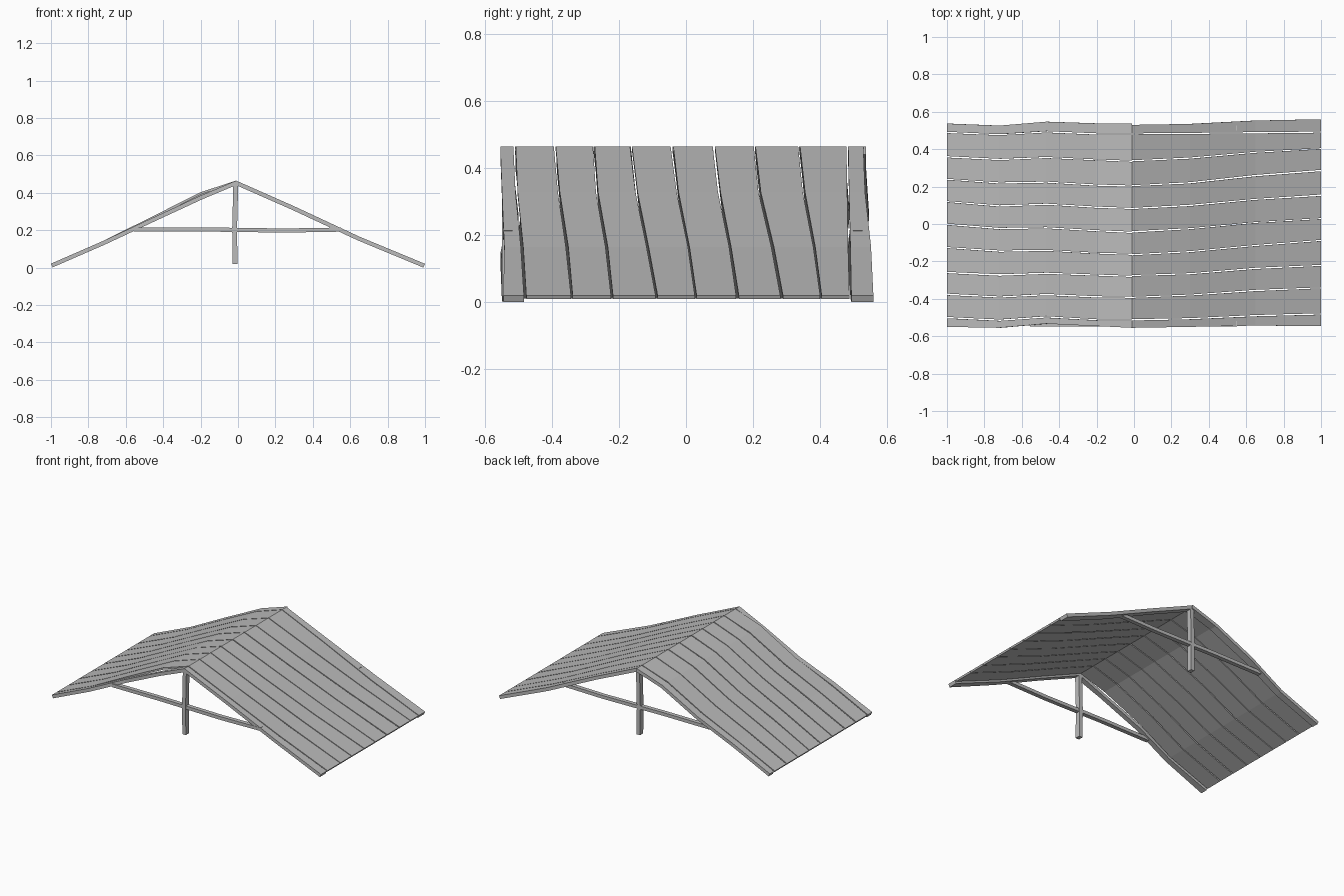
import bpy, bmesh, random
from mathutils import Vector

random.seed(4)
cube = bpy.data.objects.get("Cube")
if cube:
    bpy.data.objects.remove(cube)

wood = bpy.data.materials.new("weathered grey wood")
wood.use_nodes = True
wood.diffuse_color = (0.5, 0.5, 0.5, 1)
wood.node_tree.nodes["Principled BSDF"].inputs["Base Color"].default_value = (0.5, 0.5, 0.5, 1)


def loft(name, sections):
    """Join four-cornered sections into a closed bar."""
    bm = bmesh.new()
    rings = [[bm.verts.new(p) for p in s] for s in sections]
    for a, b in zip(rings, rings[1:]):
        for i in range(4):
            j = (i + 1) % 4
            bm.faces.new((a[i], a[j], b[j], b[i]))
    bm.faces.new(rings[0])
    bm.faces.new(rings[-1])
    bmesh.ops.recalc_face_normals(bm, faces=bm.faces)
    mesh = bpy.data.meshes.new(name)
    bm.to_mesh(mesh)
    bm.free()
    mesh.materials.append(wood)
    obj = bpy.data.objects.new(name, mesh)
    bpy.context.collection.objects.link(obj)


def board(name, profile, lows, highs, thick):
    """Bent board lying on a slope; profile runs from ridge to eave."""
    side = 1 if profile[-1][0] > 0 else -1
    sections = []
    for i, ((x, z), lo, hi) in enumerate(zip(profile, lows, highs)):
        xi = x - side * 0.42 * thick if i else x
        zi = z - (0.9 if i else 1.1) * thick
        sections.append([(x, lo, z), (x, hi, z), (xi, hi, zi), (xi, lo, zi)])
    loft(name, sections)


def beam(name, path, a, b):
    """Square timber along a path, with half-width vectors a and b."""
    a, b = Vector(a), Vector(b)
    loft(name, [[Vector(p) + a + b, Vector(p) - a + b, Vector(p) - a - b, Vector(p) + a - b]
                for p in path])


# Seam positions along the ridge and both eaves
ridge = [-0.512, -0.39, -0.277, -0.163, -0.043, 0.083, 0.203, 0.338, 0.48]
eaves = {"left": [-0.48, -0.342, -0.22, -0.09, 0.03, 0.152, 0.285, 0.405, 0.492],
         "right": [-0.5, -0.375, -0.258, -0.125, 0, 0.12, 0.24, 0.36, 0.49]}

# Per slope: profile, seam blend toward the eave, seam wobble, outer gable edges
slopes = {
    "left": dict(profile=[(-0.01, 0.465), (0.3, 0.328), (0.65, 0.165), (1, 0.02)],
                 straight=[(-0.01, 0.465), (0.3, 0.328), (0.65, 0.165), (1, 0.02)],
                 blend=[0, 0.22, 0.68, 1], wobble=[0, 0, 0, 0],
                 front=[-0.555, -0.55, -0.543, -0.546],
                 back=[0.53, 0.535, 0.553, 0.56]),
    "right": dict(profile=[(-0.01, 0.465), (-0.2, 0.403), (-0.47, 0.267), (-0.72, 0.143), (-1, 0.021)],
                  straight=[(-0.01, 0.465), (-0.2, 0.385), (-0.47, 0.26), (-0.72, 0.143), (-1, 0.021)],
                  blend=[0, 0.15, 0.4, 0.7, 1], wobble=[0, 0, 0.008, -0.011, 0],
                  front=[-0.555, -0.546, -0.533, -0.555, -0.55],
                  back=[0.538, 0.538, 0.547, 0.526, 0.537]),
}

for side, s in slopes.items():
    # Slightly crooked seams between boards
    seams = []
    for r, e in zip(ridge, eaves[side]):
        seams.append([r + (e - r) * t + w + random.uniform(-0.002, 0.002)
                      for t, w in zip(s["blend"], s["wobble"])])

    # Roof boards
    for i in range(len(seams) - 1):
        board(f"{side}_roof_board_{i + 1}", s["profile"],
              [y + random.uniform(0.002, 0.0045) for y in seams[i]],
              [y - random.uniform(0.002, 0.0045) for y in seams[i + 1]], 0.012)

    # Thicker gable rafters
    board(f"{side}_front_rafter", s["straight"], s["front"],
          [y - 0.003 for y in seams[0]], 0.022)
    board(f"{side}_back_rafter", s["profile"],
          [y + 0.003 for y in seams[-1]], s["back"], 0.022)

# King post and tie beam at each gable
for end, y in (("front", -0.533), ("back", 0.513)):
    beam(f"{end}_post", [(-0.016, y, 0.018), (-0.018, y, 0.21), (-0.012, y, 0.45)],
         (0.013, 0, 0), (0, 0.017, 0))
    beam(f"{end}_tie_beam", [(-0.555, y, 0.203), (-0.2, y, 0.204), (0.25, y, 0.198), (0.55, y, 0.203)],
         (0, 0.014, 0), (0, 0, 0.011))
